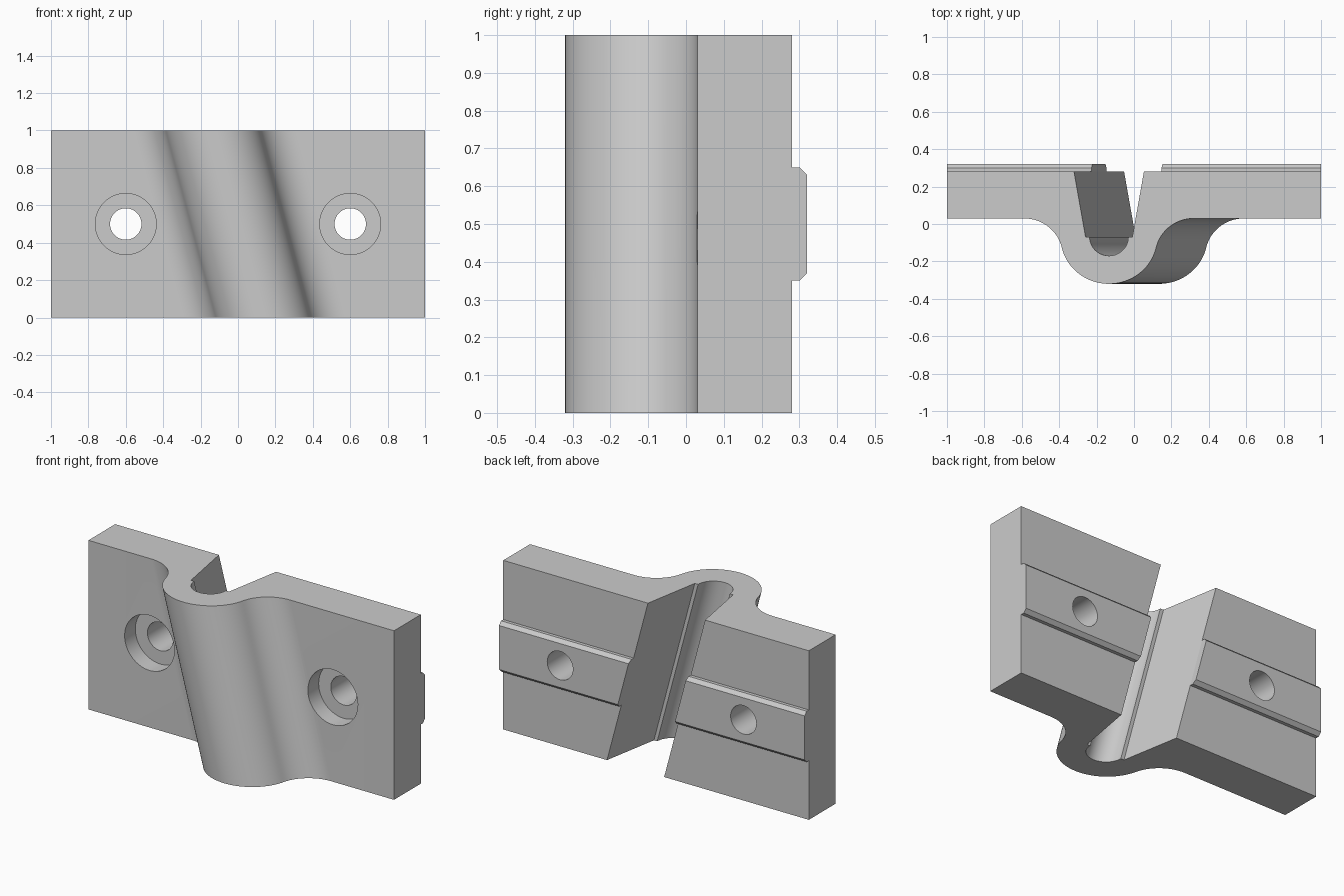
import bpy, bmesh, math

if "Cube" in bpy.data.objects:
    bpy.data.objects.remove(bpy.data.objects["Cube"])

SLANT = math.tan(math.radians(15))   # sideways lean of the fold
STRETCH = 1 / math.cos(math.radians(15))

mat = bpy.data.materials.new("plain grey")
mat.diffuse_color = (0.6, 0.6, 0.6, 1)
mat.use_nodes = True
mat.node_tree.nodes["Principled BSDF"].inputs["Base Color"].default_value = mat.diffuse_color


def lean(z):
    return SLANT * (0.5 - z)


def loft(name, first, last):
    """Closed solid between two matching rings of points."""
    bm = bmesh.new()
    a = [bm.verts.new(p) for p in first]
    b = [bm.verts.new(p) for p in last]
    n = len(a)
    bm.faces.new(a)
    bm.faces.new(b[::-1])
    for i in range(n):
        j = (i + 1) % n
        bm.faces.new((a[i], a[j], b[j], b[i]))
    bmesh.ops.recalc_face_normals(bm, faces=bm.faces)
    mesh = bpy.data.meshes.new(name)
    bm.to_mesh(mesh)
    bm.free()
    mesh.materials.append(mat)
    ob = bpy.data.objects.new(name, mesh)
    bpy.context.collection.objects.link(ob)
    return ob


def arc(cx, cy, r, a0, a1, n):
    return [(cx + STRETCH * r * math.cos(math.radians(a0 + (a1 - a0) * i / n)),
             cy + r * math.sin(math.radians(a0 + (a1 - a0) * i / n)))
            for i in range(n + 1)]


def cylinder(name, x, r, y0, y1):
    ring = [(x + r * math.cos(t * math.pi / 32), 0.5 + r * math.sin(t * math.pi / 32))
            for t in range(64)]
    ob = loft(name, [(px, y0, pz) for px, pz in ring], [(px, y1, pz) for px, pz in ring])
    ob.hide_render = True
    return ob


def combine(target, tool, operation):
    bpy.context.view_layer.objects.active = target
    mod = target.modifiers.new("join", 'BOOLEAN')
    mod.operation, mod.object, mod.solver = operation, tool, 'EXACT'
    bpy.ops.object.modifier_apply(modifier=mod.name)
    bpy.data.objects.remove(tool)


# Folded plate outline: outer bulge, inner round slot and flared walls
R1, R2, CY, FRONT, BACK = 0.25, 0.2, -0.07, 0.03, 0.28
dy = CY - (FRONT - R2)
dx = math.sqrt((R1 + R2) ** 2 - dy ** 2)
tilt = math.degrees(math.atan2(dy, dx))
left = arc(-dx * STRETCH, FRONT - R2, R2, 90, tilt, 16)
bulge = arc(0, CY, R1, 180 + tilt, 360 - tilt, 40)
right = [(-x, y) for x, y in reversed(left)]
slot = arc(0, CY, 0.1, 360, 180, 28)
profile = ([(-1, BACK), (-1, FRONT)] + left + bulge[1:-1] + right
           + [(1, FRONT), (1, BACK), (0.187, BACK), (0.125, CY)]
           + slot + [(-0.125, CY), (-0.187, BACK)])


def level(z):
    return [(x if abs(x) == 1 else x + lean(z), y, z) for x, y in profile]


plate = loft("folded_plate", level(0), level(1))

# Chamfered locating ridges on the back
ridge = [(0.28, 0.35), (0.30, 0.35), (0.32, 0.37), (0.32, 0.63), (0.30, 0.65), (0.28, 0.65)]
for s in (-1, 1):
    rib = loft("ridge", [(s, y, z) for y, z in ridge],
               [(s * 0.187 + lean(z), y, z) for y, z in ridge])
    combine(plate, rib, 'UNION')

# Counterbored screw holes
for s in (-1, 1):
    combine(plate, cylinder("counterbore_cutter", s * 0.6, 0.163, -0.3, 0.13), 'DIFFERENCE')
    combine(plate, cylinder("hole_cutter", s * 0.6, 0.084, -0.3, 0.5), 'DIFFERENCE')

bpy.ops.object.select_all(action='DESELECT')
plate.select_set(True)
bpy.context.view_layer.objects.active = plate
bpy.ops.object.shade_smooth_by_angle(angle=math.radians(30))
